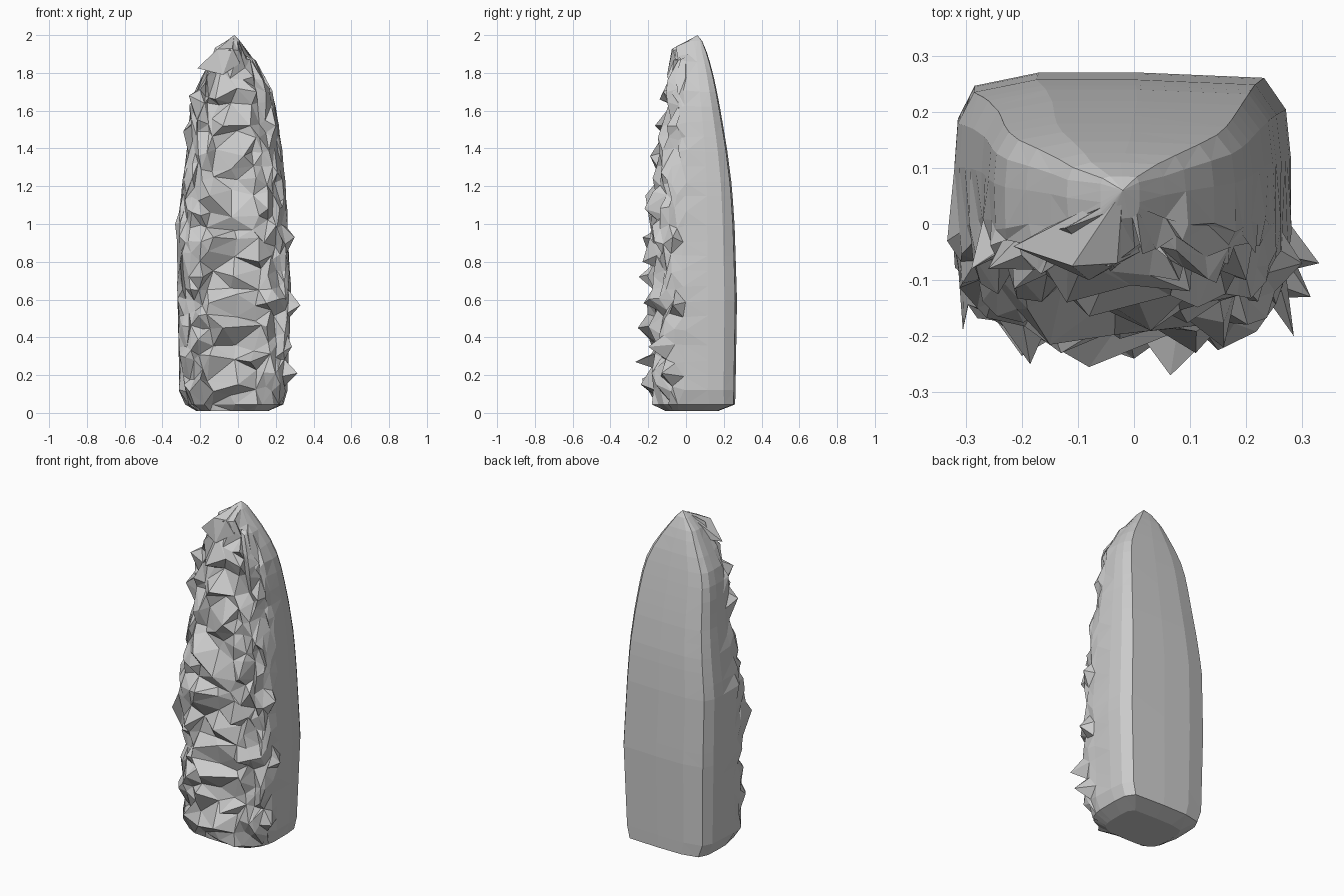
import bpy, bmesh, math, random
from mathutils import Vector

if "Cube" in bpy.data.objects:
    bpy.data.objects.remove(bpy.data.objects["Cube"])

random.seed(11)

# Height profile: z, left x, right x, front y, back y
PROFILE = [
    (0.01, -0.22, 0.16, -0.11, 0.17), (0.045, -0.28, 0.24, -0.16, 0.26),
    (0.12, -0.31, 0.26, -0.19, 0.262), (0.60, -0.32, 0.28, -0.20, 0.27),
    (1.00, -0.32, 0.262, -0.19, 0.257), (1.20, -0.295, 0.25, -0.165, 0.243),
    (1.40, -0.27, 0.23, -0.14, 0.217), (1.60, -0.255, 0.205, -0.125, 0.183),
    (1.72, -0.225, 0.175, -0.115, 0.16), (1.82, -0.17, 0.12, -0.09, 0.138),
    (1.91, -0.12, 0.055, -0.07, 0.11), (1.97, -0.06, 0.01, 0.01, 0.085),
]


def section(z):
    for a, b in zip(PROFILE, PROFILE[1:]):
        if z <= b[0]:
            t = (z - a[0]) / (b[0] - a[0])
            return [p + (q - p) * t for p, q in zip(a[1:], b[1:])]
    return PROFILE[-1][1:]


# Unit cross-section: smooth back and sides, dense rounded front
ring = [(1, 0.35), (0.97, 0.72), (0.84, 0.96), (0.1, 1), (-0.5, 1),
        (-0.88, 0.9), (-0.98, 0.65), (-1, 0.3)]
BACK = len(ring)
for i in range(15):
    a = math.radians(180 + 4 + i * 172 / 14)
    c, s = math.cos(a), math.sin(a)
    ring.append((math.copysign(abs(c) ** 0.55, c), -abs(s) ** 0.55))

levels = [0.01, 0.045, 0.12] + [0.12 + i * 0.079 for i in range(1, 23)] + [1.91, 1.97]

# Main slab, lofted with a broken front
bm = bmesh.new()
loops, rough = [], []
for k, z in enumerate(levels):
    x0, x1, y0, y1 = section(z)
    row = []
    for i, (u, v) in enumerate(ring):
        p = Vector(((x0 + x1) / 2 + u * (x1 - x0) / 2,
                    (y0 + y1) / 2 + v * (y1 - y0) / 2, z))
        front = i >= BACK and 1 <= k < len(levels) - 1
        if front:
            w = min(1.0, max(0.0, -v * 1.3 - 0.05))
            if k > 1:
                p.z += random.uniform(-0.035, 0.035) * w
            p.x += random.uniform(-0.02, 0.02) * w
            bump = random.choice((-0.01, 0.0, 0.02, 0.04, 0.055)) + random.uniform(-0.015, 0.015)
            p.y += bump * w
        vert = bm.verts.new(p)
        if front:
            rough.append(vert)
        row.append(vert)
    loops.append(row)
n = len(ring)
smooth_faces = []
for lo, hi in zip(loops, loops[1:]):
    for i in range(n):
        j = (i + 1) % n
        f = bm.faces.new((lo[i], lo[j], hi[j], hi[i]))
        if i < BACK - 1:
            smooth_faces.append(f)
bm.faces.new(loops[0][::-1])
peak = bm.verts.new((-0.02, 0.06, 2.0))
for i in range(n):
    bm.faces.new((loops[-1][i], loops[-1][(i + 1) % n], peak))

# Sharp points pulled out of the front and the front corners
SPIKES = [
    (0.30, -0.07, 0.93), (0.33, -0.07, 0.57), (0.315, -0.13, 0.21), (0.285, -0.20, 0.35),
    (-0.333, -0.03, 1.0), (-0.305, -0.19, 0.78), (-0.29, -0.08, 1.49), (-0.26, -0.08, 1.68),
    (0.065, -0.27, 0.27), (-0.185, -0.25, 0.72), (-0.08, -0.255, 0.45), (0.15, -0.225, 0.58),
    (-0.13, -0.23, 0.93), (0.11, -0.23, 0.80), (0.16, -0.22, 1.08), (-0.15, -0.215, 1.15),
    (0.0, -0.24, 0.15), (-0.2, -0.235, 0.18), (0.03, -0.19, 1.36), (-0.08, -0.165, 1.52),
    (0.20, -0.10, 1.52), (-0.12, -0.14, 1.66), (0.10, -0.12, 1.70),
]
for s in SPIKES:
    s = Vector(s)
    v = min(rough, key=lambda q: (q.co - s).length)
    v.co = s
    rough.remove(v)

# Broad planes on the back, triangles everywhere else
edges = {e for f in smooth_faces for e in f.edges if all(g in smooth_faces for g in e.link_faces)}
verts = {v for f in smooth_faces for v in f.verts if all(g in smooth_faces for g in v.link_faces)}
bmesh.ops.dissolve_limit(bm, angle_limit=math.radians(5), verts=list(verts), edges=list(edges))
bmesh.ops.triangulate(bm, faces=bm.faces[:], quad_method='SHORT_EDGE')
bmesh.ops.recalc_face_normals(bm, faces=bm.faces[:])


def finish(name, b):
    me = bpy.data.meshes.new(name)
    b.to_mesh(me)
    b.free()
    bpy.context.collection.objects.link(bpy.data.objects.new(name, me))


finish("rock_slab", bm)

# Overhanging chip at the top left
bm = bmesh.new()
for p in [(-0.215, -0.04, 1.825), (-0.11, -0.075, 1.925), (-0.02, 0.06, 1.998), (-0.03, -0.07, 1.93),
          (-0.08, -0.10, 1.79), (-0.09, 0.03, 1.84), (-0.03, 0.05, 1.88), (0.01, -0.05, 1.85)]:
    bm.verts.new(p)
bmesh.ops.convex_hull(bm, input=bm.verts[:])
finish("top_chip", bm)
